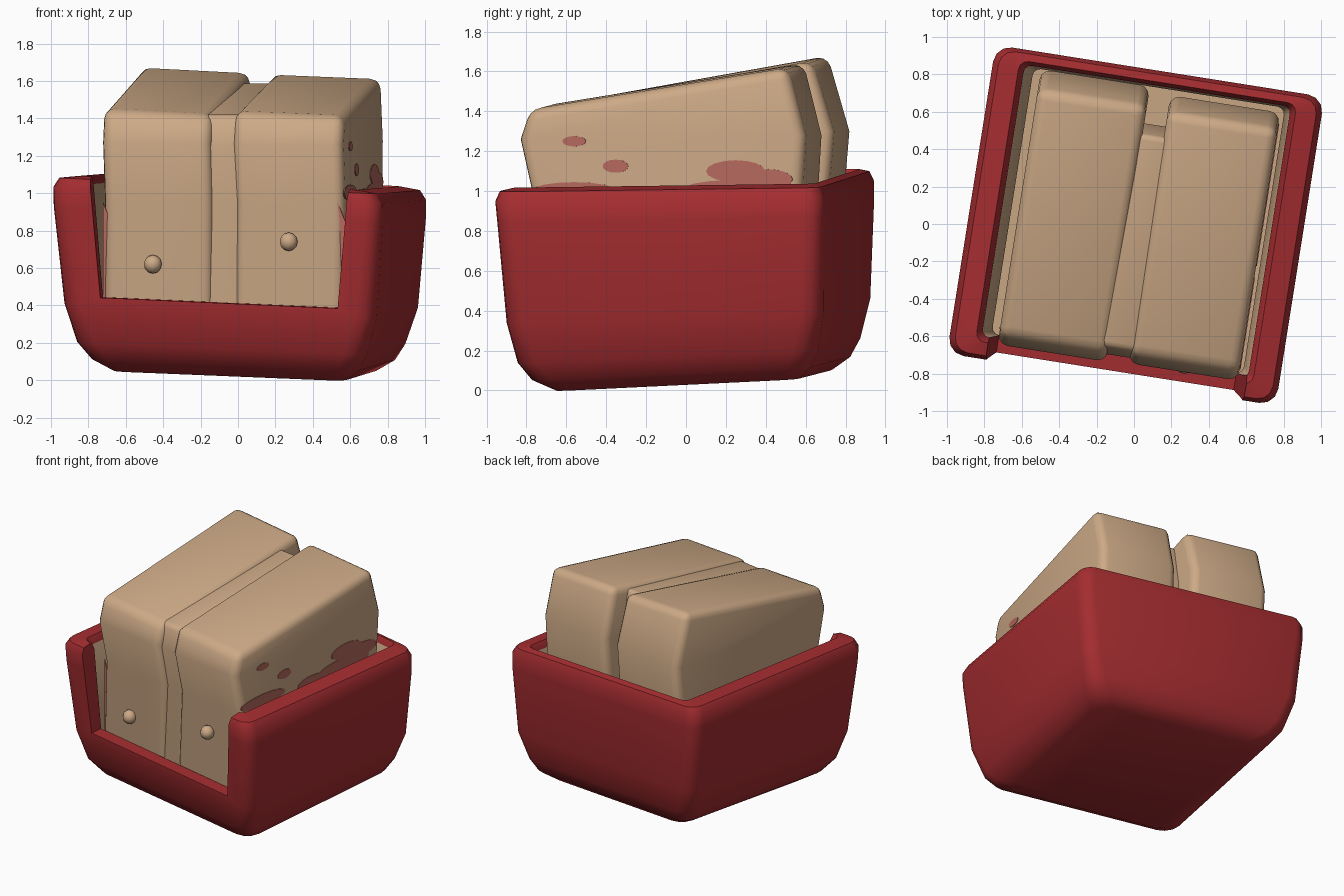
import bpy, bmesh, math

if "Cube" in bpy.data.objects:
    bpy.data.objects.remove(bpy.data.objects["Cube"])

ROT = math.radians(-9)          # whole model is turned a little about z


def material(name, rgb):
    m = bpy.data.materials.new(name)
    m.diffuse_color = (*rgb, 1)
    m.use_nodes = True
    m.node_tree.nodes["Principled BSDF"].inputs["Base Color"].default_value = m.diffuse_color
    return m


RED = material("red", (0.376, 0.026, 0.03))
TAN = material("tan", (0.61, 0.40, 0.24))
PINK = material("dusty_pink", (0.46, 0.14, 0.11))


def tilt(x, y, z):
    """Lean the bin: the floor rises to the back, everything drops to the right."""
    k = min(max(z, 0), 1)
    return x, y, z - x * (0.04 + 0.01 * k) + y * (0.05 - 0.037 * k)


def loft(name, rings, mats):
    """Closed solid through rings of equal point count."""
    bm = bmesh.new()
    rows = [[bm.verts.new(p) for p in r] for r in rings]
    n = len(rows[0])
    for a, b in zip(rows, rows[1:]):
        for i in range(n):
            j = (i + 1) % n
            bm.faces.new((a[i], a[j], b[j], b[i]))
    bm.faces.new(rows[0][::-1])
    bm.faces.new(rows[-1])
    bmesh.ops.recalc_face_normals(bm, faces=bm.faces)
    me = bpy.data.meshes.new(name)
    bm.to_mesh(me)
    bm.free()
    ob = bpy.data.objects.new(name, me)
    bpy.context.collection.objects.link(ob)
    ob.rotation_euler.z = ROT
    for m in mats:
        me.materials.append(m)
    return ob


def finish(ob, angle=40):
    """Apply modifiers, then smooth shading with sharp edges kept."""
    bpy.ops.object.select_all(action='DESELECT')
    ob.select_set(True)
    bpy.context.view_layer.objects.active = ob
    for m in list(ob.modifiers):
        bpy.ops.object.modifier_apply(modifier=m.name)
    bpy.ops.object.shade_smooth_by_angle(angle=math.radians(angle))


def bevel(ob, width, segments, limit):
    b = ob.modifiers.new("round", 'BEVEL')
    b.width, b.segments = width, segments
    b.limit_method, b.angle_limit = 'ANGLE', math.radians(limit)


def rounded_ring(x0, x1, y0, y1, z, r):
    pts = []
    for cx, cy, a0 in ((x1 - r, y0 + r, -90), (x1 - r, y1 - r, 0),
                       (x0 + r, y1 - r, 90), (x0 + r, y0 + r, 180)):
        for k in range(4):
            a = math.radians(a0 + 30 * k)
            pts.append(tilt(cx + r * math.cos(a), cy + r * math.sin(a), z))
    return pts


# Bin: outer shell, rolled rim, inner walls and floor
bin_rings = [rounded_ring(*r) for r in (
    (-0.60, 0.66, -0.57, 0.66, 0.05, 0.10),
    (-0.70, 0.75, -0.68, 0.74, 0.11, 0.11),
    (-0.77, 0.80, -0.745, 0.78, 0.20, 0.11),
    (-0.83, 0.86, -0.79, 0.82, 0.40, 0.10),
    (-0.88, 0.90, -0.83, 0.83, 0.90, 0.09),
    (-0.88, 0.90, -0.84, 0.83, 1.00, 0.09),
    (-0.85, 0.87, -0.82, 0.81, 1.05, 0.08),
    (-0.74, 0.76, -0.75, 0.77, 1.065, 0.05),
    (-0.71, 0.73, -0.72, 0.75, 1.02, 0.04),
    (-0.66, 0.70, -0.70, 0.74, 0.40, 0.04),
    (-0.66, 0.70, -0.70, 0.74, 0.25, 0.04))]
bin_ob = loft("bin", bin_rings, [RED, TAN])

# Inner walls and floor are tan
for i, f in enumerate(bin_ob.data.polygons):
    if 8 * 16 <= i < 10 * 16 or i == len(bin_ob.data.polygons) - 1:
        f.material_index = 1

# Low front opening
cutter = loft("opening_cutter", [
    [tilt(-0.62, y, 0.44), tilt(0.665, y, 0.44), tilt(0.75, y, 1.3), tilt(-0.69, y, 1.3)]
    for y in (-1.2, -0.60)], [RED])
cutter.hide_render = True
bo = bin_ob.modifiers.new("opening", 'BOOLEAN')
bo.object, bo.operation, bo.solver = cutter, 'DIFFERENCE', 'EXACT'
finish(bin_ob)
bpy.data.objects.remove(cutter)


def block(name, x0, x1, levels, width):
    """Rounded block; each level is front y, back y, front z, back z, tilt in x."""
    rings = [[(x0, yf, zf + d), (x1, yf, zf - d), (x1, yb, zb - d), (x0, yb, zb + d)]
             for yf, yb, zf, zb, d in levels]
    ob = loft(name, rings, [TAN])
    bevel(ob, width, 3, 45)
    finish(ob)
    return ob


# Two boxes in the bin and the strip in the groove between them
block("left_box", -0.62, -0.03, ((-0.70, 0.66, 0.25, 0.25, 0), (-0.68, 0.71, 0.95, 0.95, 0),
                                 (-0.75, 0.74, 1.27, 1.30, 0), (-0.70, 0.63, 1.43, 1.665, 0.015)), 0.055)
block("right_box", 0.085, 0.68, ((-0.70, 0.64, 0.25, 0.25, 0), (-0.67, 0.69, 0.95, 0.95, 0),
                                 (-0.74, 0.71, 1.26, 1.28, 0), (-0.69, 0.62, 1.42, 1.63, 0.012)), 0.055)
block("middle_strip", -0.09, 0.14, ((-0.68, 0.50, 0.25, 0.25, 0), (-0.65, 0.54, 0.95, 0.95, 0),
                                    (-0.71, 0.54, 1.25, 1.28, 0), (-0.67, 0.48, 1.415, 1.59, 0)), 0.03)

# Knobs on the box fronts
for side, x, z in (("left", -0.35, 0.62), ("right", 0.385, 0.74)):
    c, s = math.cos(ROT), math.sin(ROT)
    y = -0.70
    bpy.ops.mesh.primitive_uv_sphere_add(segments=10, ring_count=6, radius=0.05,
                                         location=(x * c - y * s, x * s + y * c, z))
    knob = bpy.context.object
    knob.name = side + "_knob"
    knob.data.materials.append(TAN)
    finish(knob, 60)

# Pink stains on the right face: thin oval plates (y, z, half width, half height)
for i, (y, z, a, b) in enumerate(((-0.46, 1.25, 0.06, 0.026), (-0.25, 1.125, 0.065, 0.033),
                                  (0.36, 1.10, 0.15, 0.055), (0.52, 1.06, 0.13, 0.05),
                                  (-0.46, 1.0, 0.22, 0.045), (0.02, 0.98, 0.14, 0.045),
                                  (0.33, 1.0, 0.25, 0.055))):
    loft("stain_%d" % (i + 1), [[(x, y + a * math.cos(t * math.pi / 8), z + b * math.sin(t * math.pi / 8))
                                 for t in range(16)] for x in (0.677, 0.684)], [PINK])

# Pink edges where the box fronts meet the bin sides
for name, x0, x1 in (("left_edge_stain", -0.625, -0.585), ("right_edge_stain", 0.645, 0.685)):
    loft(name, [[(x0, y, 0.42), (x1, y, 0.42), (x1, y, 0.85), (x0, y, 0.95)]
                for y in (-0.665, -0.658)], [PINK])
